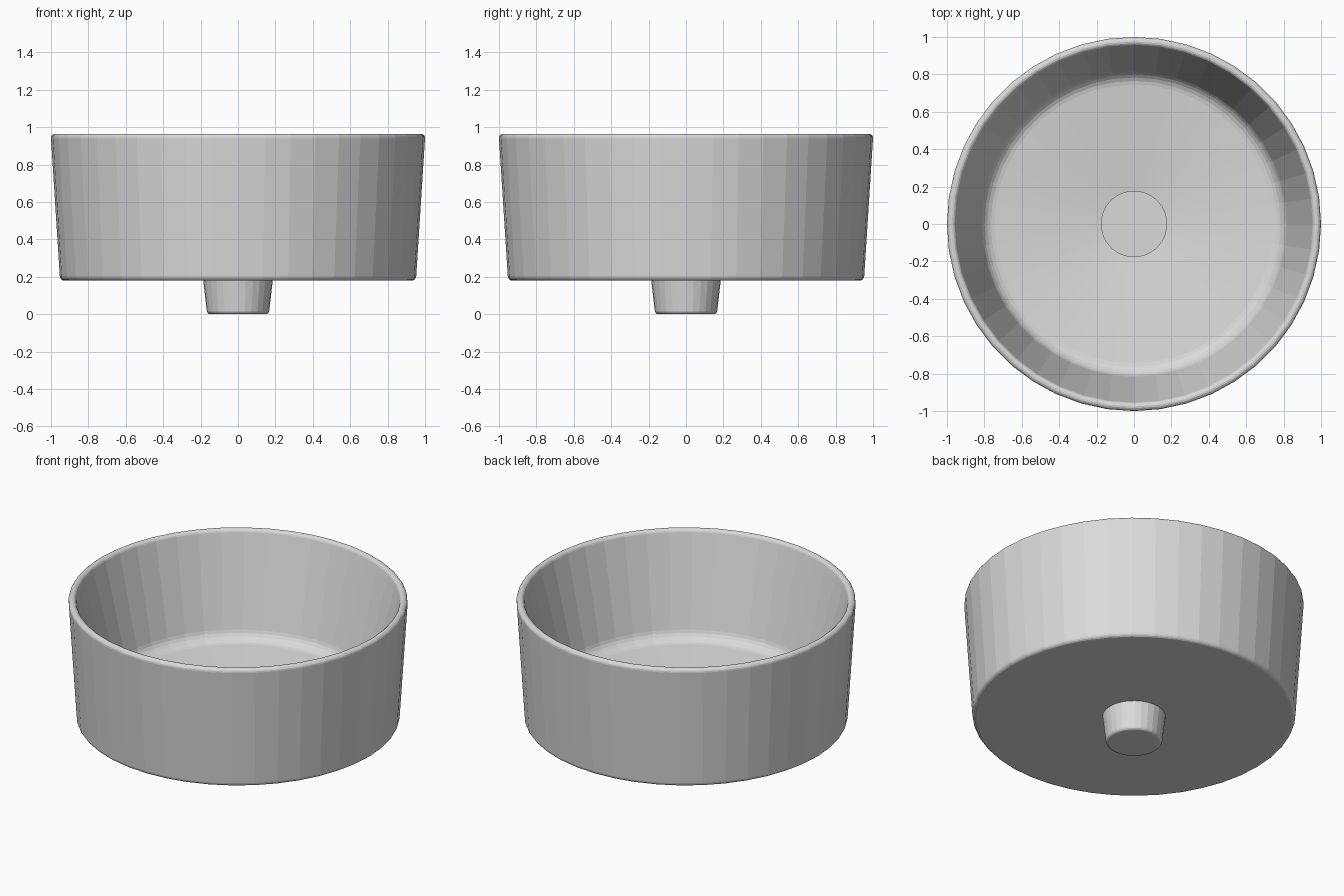
import bpy, bmesh, math

if "Cube" in bpy.data.objects:
    bpy.data.objects.remove(bpy.data.objects["Cube"], do_unlink=True)

grey = bpy.data.materials.new("ceramic grey")
grey.use_nodes = True
colour = (0.7, 0.7, 0.7, 1)
grey.diffuse_color = colour
grey.node_tree.nodes["Principled BSDF"].inputs["Base Color"].default_value = colour


def arc(r, z, radius, start, end, steps):
    """Points of a rounded corner centred on (r, z), angles in degrees."""
    angles = [math.radians(start + (end - start) * i / steps) for i in range(steps + 1)]
    return [(r + radius * math.cos(a), z + radius * math.sin(a)) for a in angles]


def lathe(name, profile, sides):
    """Spin an (r, z) profile around z and cap both of its ends."""
    bm = bmesh.new()
    rings = []
    for r, z in profile:
        angles = [math.tau * i / sides for i in range(sides)]
        rings.append([bm.verts.new((r * math.cos(a), r * math.sin(a), z)) for a in angles])
    for low, high in zip(rings, rings[1:]):
        for i in range(sides):
            j = (i + 1) % sides
            bm.faces.new((low[i], low[j], high[j], high[i]))
    bm.faces.new(rings[0][::-1])
    bm.faces.new(rings[-1])
    mesh = bpy.data.meshes.new(name)
    bm.to_mesh(mesh)
    bm.free()
    mesh.materials.append(grey)
    obj = bpy.data.objects.new(name, mesh)
    bpy.context.collection.objects.link(obj)
    return obj


# Bowl: underside, tapered wall, rounded rim, inner wall, coved floor, drain recess
underside = [(0.18, 0.18)] + arc(0.928, 0.205, 0.025, -90, -4, 4)
rim = arc(0.977, 0.942, 0.023, -4, 166, 7)
cove = arc(0.735, 0.398, 0.085, -14, -83, 5)
drain = [(0.175, 0.25), (0.175, 0.235)]
lathe("basin", underside + rim + cove + drain, 44)

# Drain stub under the bowl
lathe("drain_stub", arc(0.147, 0.02, 0.02, -90, -7, 3) + [(0.187, 0.19)], 28)
